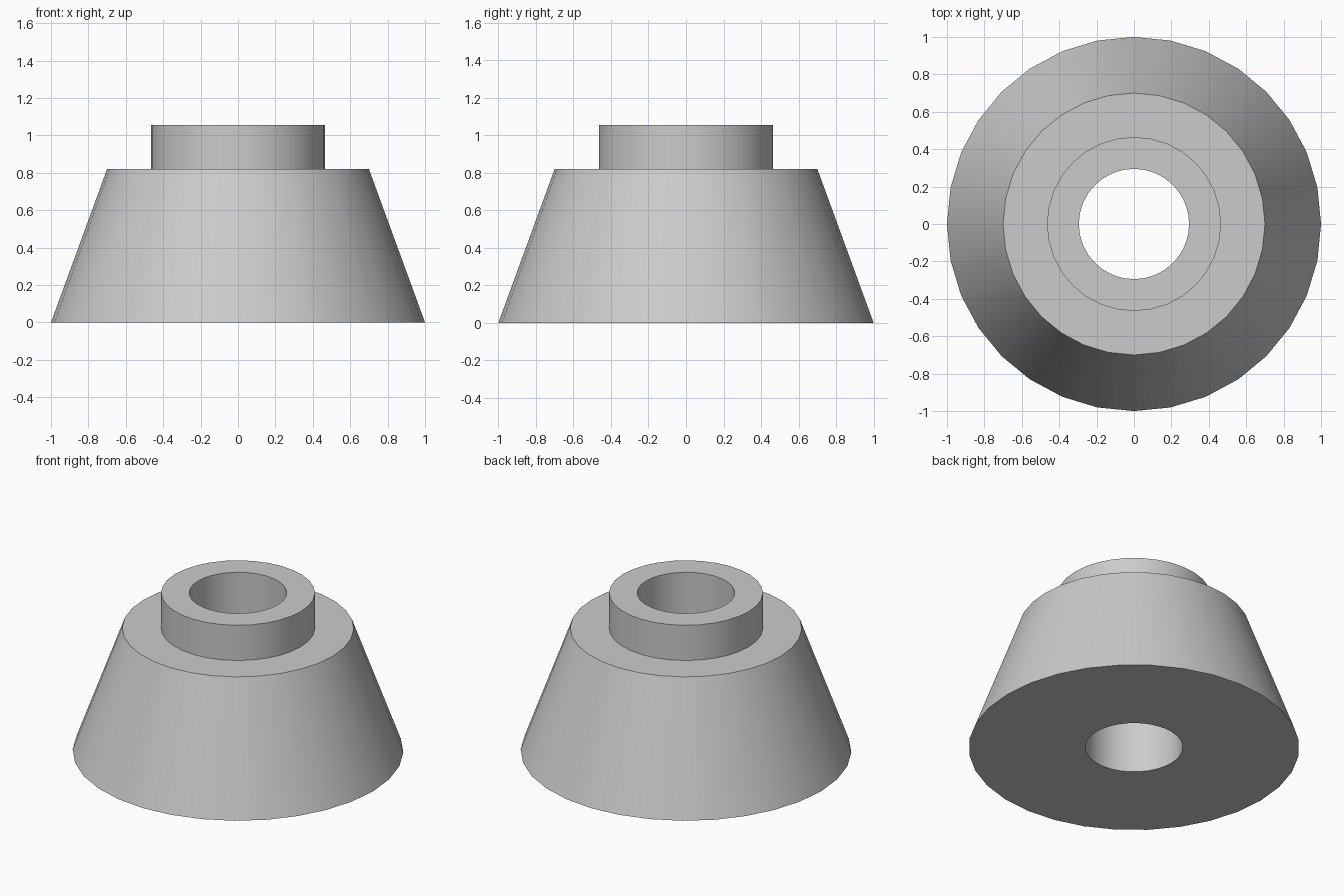
import bpy, bmesh, math

cube = bpy.data.objects.get("Cube")
if cube:
    bpy.data.objects.remove(cube, do_unlink=True)

SEGMENTS = 32
BORE, COLLAR, SHOULDER, BASE = 0.295, 0.465, 0.70, 1.0
STEP_Z, TOP_Z = 0.82, 1.055

grey = bpy.data.materials.new("plain grey")
grey.use_nodes = True
colour = (0.6, 0.6, 0.6, 1)
grey.diffuse_color = colour
grey.node_tree.nodes["Principled BSDF"].inputs["Base Color"].default_value = colour

# Closed cross-section (radius, height): base, taper, shoulder, collar, through bore
profile = [(BORE, 0), (BASE, 0), (SHOULDER, STEP_Z), (COLLAR, STEP_Z),
           (COLLAR, TOP_Z), (BORE, TOP_Z)]

# Revolve the cross-section into one solid
bm = bmesh.new()
rings = []
for r, z in profile:
    angles = [math.tau * i / SEGMENTS for i in range(SEGMENTS)]
    rings.append([bm.verts.new((r * math.cos(a), r * math.sin(a), z)) for a in angles])
for k, lower in enumerate(rings):
    upper = rings[(k + 1) % len(rings)]
    for i in range(SEGMENTS):
        j = (i + 1) % SEGMENTS
        bm.faces.new((lower[i], lower[j], upper[j], upper[i]))
bmesh.ops.recalc_face_normals(bm, faces=bm.faces)

mesh = bpy.data.meshes.new("tapered_collar")
bm.to_mesh(mesh)
bm.free()
mesh.materials.append(grey)
body = bpy.data.objects.new("tapered_collar", mesh)
bpy.context.collection.objects.link(body)

# Smooth round walls, crisp rims
bpy.ops.object.select_all(action="DESELECT")
body.select_set(True)
bpy.context.view_layer.objects.active = body
bpy.ops.object.shade_smooth_by_angle(angle=math.radians(30))
